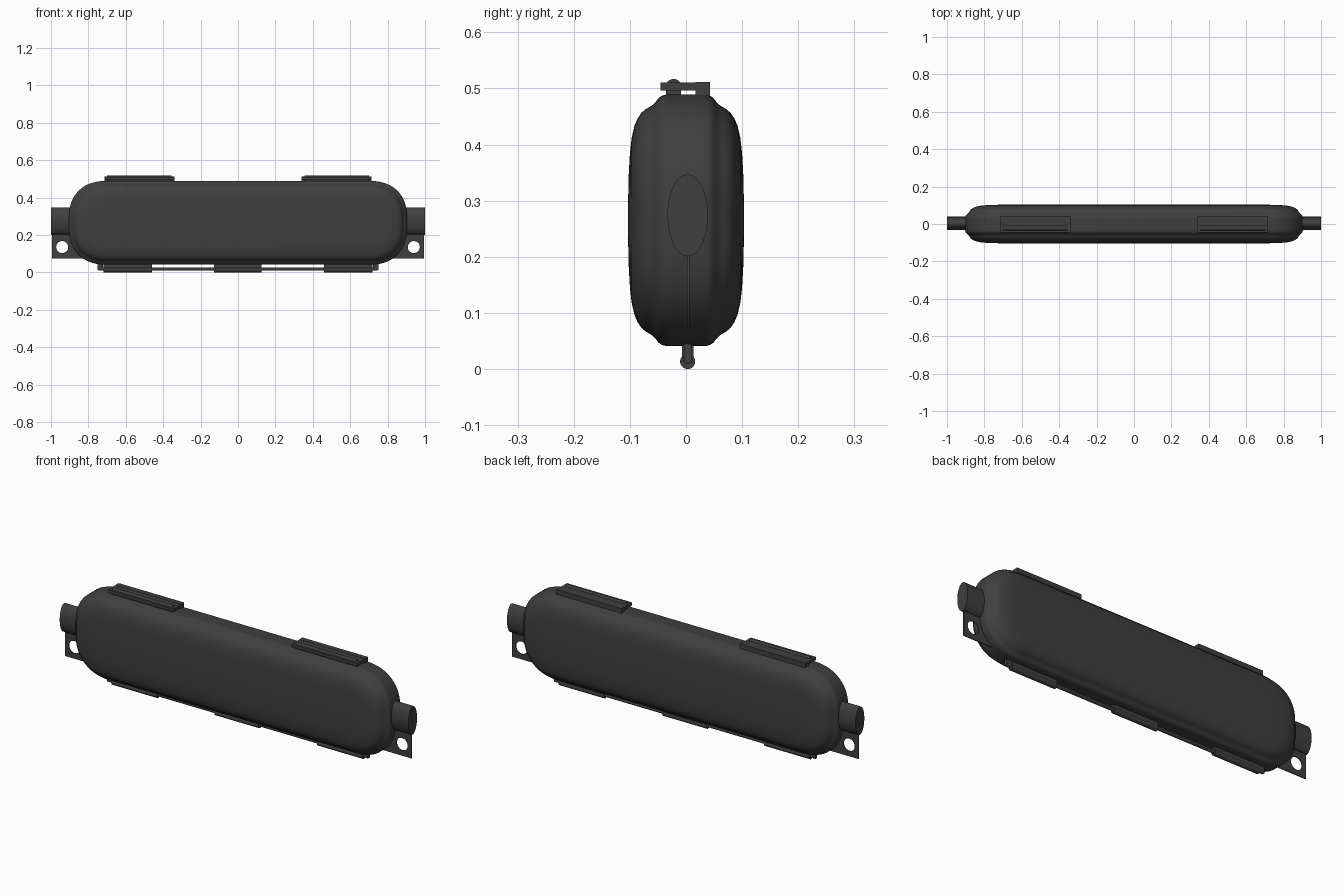
import bpy, bmesh, math
from mathutils import Vector

if "Cube" in bpy.data.objects:
    bpy.data.objects.remove(bpy.data.objects["Cube"])

mat = bpy.data.materials.new("dark_plastic")
mat.diffuse_color = (0.05, 0.05, 0.05, 1)
mat.use_nodes = True
mat.node_tree.nodes["Principled BSDF"].inputs["Base Color"].default_value = mat.diffuse_color


def finish(ob, name, smooth=True):
    ob.name = name
    ob.data.materials.append(mat)
    if smooth:
        bpy.ops.object.select_all(action='DESELECT')
        ob.select_set(True)
        bpy.context.view_layer.objects.active = ob
        bpy.ops.object.shade_smooth_by_angle(angle=math.radians(35))
    return ob


def box(name, x0, x1, y0, y1, z0, z1):
    bpy.ops.mesh.primitive_cube_add(size=1, location=((x0+x1)/2, (y0+y1)/2, (z0+z1)/2))
    ob = bpy.context.object
    ob.scale = (abs(x1-x0), abs(y1-y0), abs(z1-z0))
    return finish(ob, name, False)


def rod(name, x0, x1, y, z, ry, rz, verts=32):
    # elliptical cylinder along x
    bm = bmesh.new()
    rings = [[bm.verts.new((x, y + ry*math.cos(2*math.pi*i/verts), z + rz*math.sin(2*math.pi*i/verts)))
              for i in range(verts)] for x in (min(x0, x1), max(x0, x1))]
    for i in range(verts):
        j = (i+1) % verts
        bm.faces.new((rings[0][i], rings[0][j], rings[1][j], rings[1][i]))
    bm.faces.new(rings[0])
    bm.faces.new(rings[1])
    return mesh_object(bm, name)


def mesh_object(bm, name):
    bmesh.ops.recalc_face_normals(bm, faces=bm.faces)
    me = bpy.data.meshes.new(name)
    bm.to_mesh(me)
    bm.free()
    ob = bpy.data.objects.new(name, me)
    bpy.context.collection.objects.link(ob)
    return finish(ob, name)


def rounded_loop(hx, hz, rx, rz, n=14, e=2.25):
    pts = []
    for q in range(4):
        for k in range(n+1):
            a = math.pi/2 * (q + k/n)
            c, s = math.cos(a), math.sin(a)
            sx = 1 if q in (0, 3) else -1
            sz = 1 if q in (0, 1) else -1
            pts.append((sx*(hx-rx + rx*abs(c)**(2/e)), sz*(hz-rz + rz*abs(s)**(2/e))))
    return pts


# case body: rounded outlines lofted through the depth, (inset, y)
half = [(0.0, 0.02), (0.0, 0.036), (0.002, 0.043), (0.006, 0.049), (0.013, 0.054),
        (0.018, 0.059), (0.022, 0.065), (0.026, 0.072), (0.032, 0.079), (0.042, 0.086),
        (0.056, 0.092), (0.078, 0.097), (0.105, 0.1), (0.14, 0.102), (0.18, 0.103)]
profile = [(i, -y) for i, y in reversed(half)] + half
bm = bmesh.new()
rings = []
for ins, y in profile:
    pts = rounded_loop(0.903-ins, 0.224-ins, max(0.2-ins*0.75, 0.04), max(0.19-ins*0.9, 0.02))
    rings.append([bm.verts.new((x, y, 0.265+z)) for x, z in pts])
for a, b in zip(rings, rings[1:]):
    for i in range(len(a)):
        j = (i+1) % len(a)
        bm.faces.new((a[i], a[j], b[j], b[i]))
bm.faces.new(rings[0])
bm.faces.new(rings[-1])
mesh_object(bm, "case_body")

for s, side in ((-1, "left"), (1, "right")):
    # cable port
    rod(side + "_cable_port", s*0.86, s*1.0, 0.003, 0.274, 0.036, 0.073, 48)

    # mounting tab with hole
    cu = bpy.data.curves.new("tab", 'CURVE')
    cu.dimensions = '2D'
    cu.fill_mode = 'BOTH'
    cu.extrude = 0.002
    outline = [(s*0.83, 0.075), (s*0.995, 0.075), (s*0.995, 0.22), (s*0.83, 0.22)]
    hole = [(s*0.94 + 0.032*math.cos(t*math.pi/16), 0.135 + 0.032*math.sin(t*math.pi/16)) for t in range(32)]
    for pts in (outline, hole):
        sp = cu.splines.new('POLY')
        sp.points.add(len(pts)-1)
        for p, (x, z) in zip(sp.points, pts):
            p.co = (x, z, 0, 1)
        sp.use_cyclic_u = True
    tab = bpy.data.objects.new("tab", cu)
    bpy.context.collection.objects.link(tab)
    tab.rotation_euler.x = math.pi/2
    tab.location.y = 0.004
    finish(tab, side + "_mounting_tab", False)

    # latch on top: plate, rear block, front foot and round ridge
    box(side + "_latch_plate", s*0.34, s*0.715, -0.045, 0.03, 0.496, 0.511)
    box(side + "_latch_block", s*0.34, s*0.715, 0.017, 0.043, 0.484, 0.512)
    box(side + "_latch_foot", s*0.355, s*0.70, -0.036, -0.009, 0.484, 0.498)
    rod(side + "_latch_ridge", s*0.355, s*0.70, -0.022, 0.503, 0.014, 0.014)

    # hinge end stop
    box(side + "_hinge_stop", s*0.722, s*0.75, -0.004, 0.010, 0.012, 0.06)

# hinge along the bottom
rod("hinge_pin", -0.745, 0.745, 0.003, 0.018, 0.009, 0.009, 24)
for name, x0, x1 in (("left", -0.72, -0.46), ("middle", -0.128, 0.125), ("right", 0.46, 0.72)):
    rod(name + "_hinge_knuckle", x0, x1, 0.003, 0.0135, 0.0135, 0.0135)
    box(name + "_hinge_web", x0, x1, -0.007, 0.013, 0.015, 0.06)
